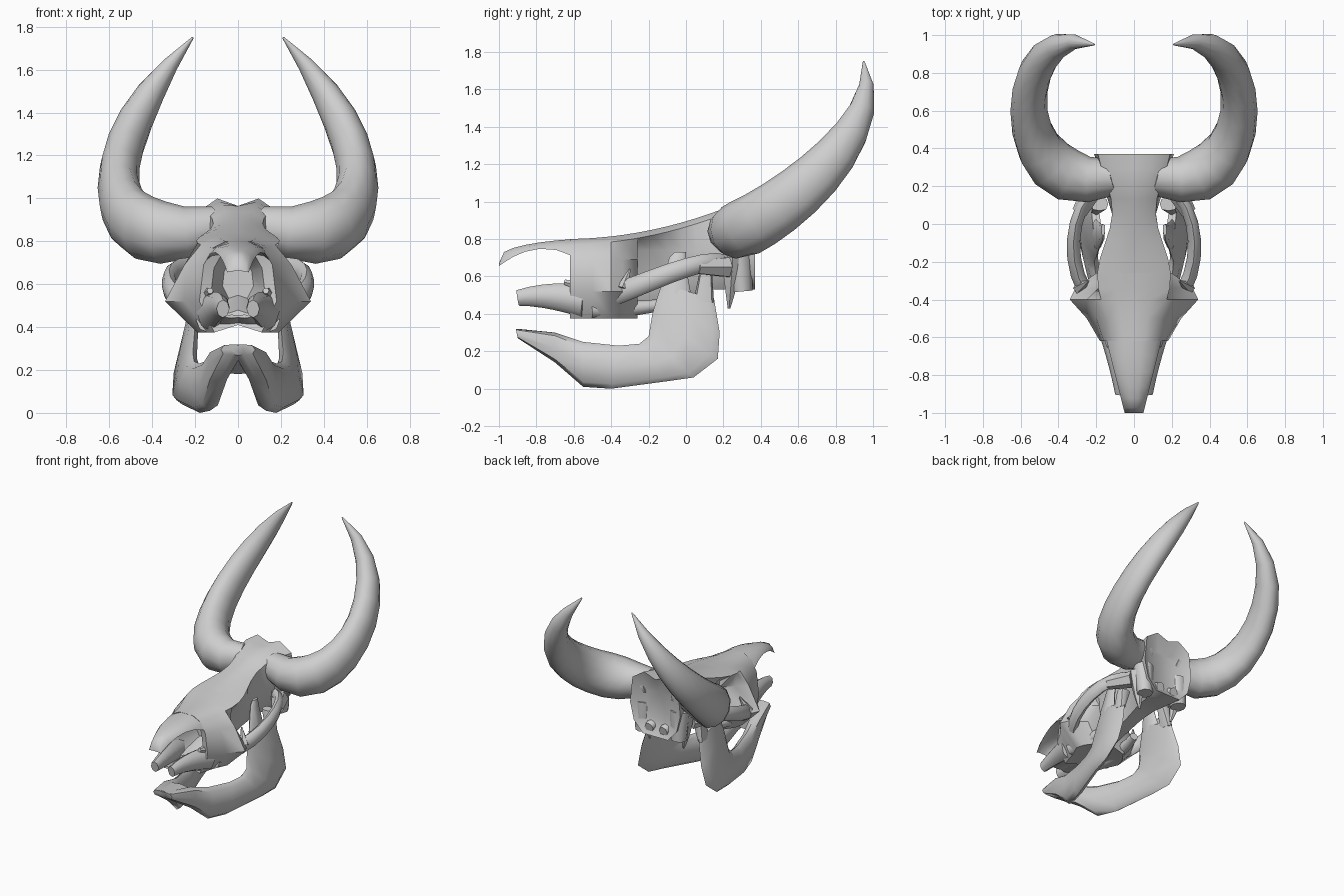
import bpy, math
from mathutils import Vector

cube = bpy.data.objects.get("Cube")
if cube:
    bpy.data.objects.remove(cube)

shade = 0.62
bone = bpy.data.materials.new("pale_grey_bone")
bone.use_nodes = True
bone.diffuse_color = (shade, shade, shade, 1)
bone.node_tree.nodes["Principled BSDF"].inputs["Base Color"].default_value = bone.diffuse_color


def loft(name, rings, mirror=True, angle=50):
    """Skin a list of equal-length rings, cap both ends and mirror across x."""
    count = len(rings[0])
    verts = [point for ring in rings for point in ring]
    faces = []
    for start in range(0, len(verts) - count, count):
        for j in range(count):
            k = (j + 1) % count
            faces.append((start + j, start + k, start + count + k, start + count + j))
    faces.append(tuple(reversed(range(count))))
    faces.append(tuple(range(len(verts) - count, len(verts))))
    mesh = bpy.data.meshes.new(name)
    mesh.from_pydata(verts, [], faces)
    mesh.materials.append(bone)
    part = bpy.data.objects.new(name, mesh)
    bpy.context.collection.objects.link(part)
    bpy.ops.object.select_all(action="DESELECT")
    part.select_set(True)
    bpy.context.view_layer.objects.active = part
    bpy.ops.object.mode_set(mode="EDIT")
    bpy.ops.mesh.select_all(action="SELECT")
    bpy.ops.mesh.normals_make_consistent(inside=False)
    bpy.ops.object.mode_set(mode="OBJECT")
    bpy.ops.object.shade_smooth_by_angle(angle=math.radians(angle))
    if mirror:
        modifier = part.modifiers.new("mirror", "MIRROR")
        modifier.use_mirror_merge = False


def squared(value, power):
    return math.copysign(abs(value) ** power, value)


def oval(centre, side, up, sides=8, power=1):
    """Ring around a centre; a power below one makes it squarer."""
    ring = []
    for k in range(sides):
        turn = math.tau * k / sides
        ring.append(centre + side * squared(math.cos(turn), power) + up * squared(math.sin(turn), power))
    return ring


def bezier(points, t):
    """Point on the Bezier curve of any number of control points."""
    points = [Vector(p) for p in points]
    while len(points) > 1:
        points = [a.lerp(b, t) for a, b in zip(points, points[1:])]
    return points[0]


def tube(name, points, size, steps=5, up=(0, 0, 1), sides=8):
    """Sweep an oval along a Bezier curve; size(t) gives half width and half height."""
    rings = []
    for i in range(steps + 1):
        t = i / steps
        ahead = bezier(points, min(t + 0.01, 1))
        behind = bezier(points, max(t - 0.01, 0))
        along = (ahead - behind).normalized()
        tall = Vector(up)
        tall = (tall - along * tall.dot(along)).normalized()
        wide, high = size(t)
        rings.append(oval(bezier(points, t), along.cross(tall) * wide, tall * high, sides))
    loft(name, rings)


def taper(start, end, height=1):
    """Size rule shrinking or growing evenly along a tube."""
    def size(t):
        radius = start + (end - start) * t
        return radius, radius * height
    return size


# Horns: out, back and up, with the tips turning inward
def horn_size(t):
    high = 0.155 * (1.03 - t ** 3) * min(1, 0.6 + 2 * t)
    return high * (1 - 0.3 * math.sin(math.pi * t) ** 2), high


tube("horns", [(.1, .25, .87), (.7, .1, .7), (.68, 1.1, 1.23), (.21, .95, 1.75)],
     horn_size, steps=12, up=(0, -1, 1.7), sides=12)


# Shared outlines of the skull, measured along its length
def roof(y):
    return min(0.965, 0.895 + 0.29 * y + 0.22 * y * y)


def roof_width(y):
    return 0.155 + 0.04 * math.cos(9 * (y + 0.28))


def mirrored_ring(y, top, half, bottom):
    right = [Vector((x, y, z)) for x, z in half]
    left = [Vector((-x, y, z)) for x, z in reversed(half)]
    return [Vector((0, y, top))] + right + [Vector((0, y, bottom))] + left


def sunk(ring, y, scale, height):
    """Copy of a ring shrunk about a height and moved to y, for hollows."""
    return [Vector((p.x * scale, y, height + (p.z - height) * scale)) for p in ring]


# Face: wedge widening to the cheeks, then pinched in behind the eye sockets
def face_ring(y, middle, cheek):
    top, edge = roof(y), roof_width(y)
    low = cheek / 2 + 0.02
    half = [(edge / 2, top), (edge, top - 0.03), (middle, 0.69), (cheek, 0.52), (low, 0.375)]
    return mirrored_ring(y, top, half, 0.41)


face = [face_ring(y, middle, cheek) for y, middle, cheek in
        [(-.62, .16, .18), (-.5, .2, .25), (-.4, .25, .34), (-.34, .17, .31), (-.26, .1, .2)]]
nose = face[0]
loft("face", [sunk(nose, -.4, .4, .64), sunk(nose, -.6, .7, .64)] + face, mirror=False)


# Braincase: overhanging brow roof, narrow walls, flared crown and hollow back
def braincase_ring(y):
    top, edge, floor = roof(y), roof_width(y), min(0.53, 0.5 + y / 4)
    wall = 0.1 + 0.3 * max(0, y)
    crown = top + 0.2 * max(0, y - 0.2)
    half = [(edge / 2, crown), (edge, top - 0.03), (wall, 0.74),
            (wall * 0.85, floor + 0.08), (wall / 2, floor)]
    return mirrored_ring(y, top, half, floor)


braincase = [braincase_ring(-0.26 + 0.63 * i / 8) for i in range(9)]
loft("braincase", braincase + [sunk(braincase[-1], .33, .6, .7)], mirror=False)


# Nasal bone: arched roof drooping to a point over the nose
def nasal_ring(t):
    width, low = 0.05 + 0.1 * t, 0.655 + 0.26 * t * (1.2 - t)
    depth = 0.67 + 0.135 * t ** 0.28 - low
    ring = []
    for k in range(10):
        turn = math.tau * k / 10
        rise = math.sin(turn) if k < 5 else -0.4 * math.sin(turn)
        ring.append(Vector((width * math.cos(turn), 0.4 * t - 1, low + depth * rise)))
    return ring


loft("nasal_bone", [nasal_ring((i / 6) ** 1.5) for i in range(7)], mirror=False)

# Front prongs of the upper jaw, with the palate between them
tube("upper_jaw_prongs", [(.07, -.9, .485), (.08, -.75, .51), (.13, -.54, .47)],
     taper(.03, .065, 1.4))
tube("palate_halves", [(.03, -.8, .45), (.06, -.55, .42)], taper(.04, .08, .2))
tube("tooth_rows", [(.14, -.5, .43), (.15, -.3, .42), (.1, -.12, .45)], taper(.055, .03))
tube("nose_side_hooks", [(.14, -.56, .55), (.13, -.65, .57)], taper(.035, .015), steps=1, sides=6)

# Cheek arches, eye socket spurs and rear arch joints
tube("cheek_arches", [(.21, -.42, .49), (.37, -.26, .54), (.36, .1, .72), (.16, .22, .67)],
     taper(.04, .03, 1.5), steps=8)
tube("socket_spurs", [(.29, -.34, .53), (.24, -.3, .64)], taper(.035, .005),
     steps=1, up=(0, 1, 0), sides=6)
tube("arch_joints", [(.29, .06, .65), (.2, .22, .65)], taper(.04, .06), steps=2, sides=6)

# Base of the skull: downward spikes, ear wings and neck joints
tube("base_spikes", [(.17, .25, .7), (.17, .24, .55), (.14, .23, .43)], taper(.07, .008),
     up=(0, 1, 0), sides=6)
tube("ear_wings", [(.15, .28, .74), (.15, .3, .52)], taper(.075, .055), steps=2, up=(0, 1, 0))
tube("neck_joints", [(.06, .26, .6), (.06, .36, .58)], taper(.05, .035), steps=2)


# Lower jaw: slices from upper to lower edge, splayed outward toward the rear corner
def jaw_point(y, z):
    splay = 0.35 * (0.4 - z) * max(0, y + 0.5)
    return Vector((0.22 + 0.08 * y - 0.15 * y * y + splay, y, z))


def jaw_part(name, slices, front, back):
    rings = []
    for i, (upper, lower) in enumerate(slices):
        a, b = jaw_point(*upper), jaw_point(*lower)
        thick = front + (back - front) * i / (len(slices) - 1)
        rings.append(oval((a + b) / 2, Vector((thick, 0, 0)), (a - b) / 2, power=0.7))
    loft(name, rings)


jaw_part("lower_jaw", [
    ((-.91, .32), (-.9, .27)), ((-.7, .3), (-.7, .14)), ((-.55, .25), (-.55, .01)),
    ((-.36, .23), (-.4, 0)), ((-.25, .24), (-.1, .04)), ((-.2, .28), (.04, .06)),
    ((-.18, .4), (.17, .16)), ((-.15, .5), (.18, .3)), ((-.13, .56), (.15, .48))], .055, .022)
jaw_part("jaw_blades", [
    ((-.14, .52), (.03, .49)), ((-.09, .7), (0, .65)), ((-.06, .73), (0, .73))], .022, .01)
jaw_part("jaw_hinges", [((.04, .47), (.15, .46)), ((.07, .61), (.14, .61))], .022, .045)

# Chin bridging the two jaw halves
loft("chin", [oval(Vector((0, y, z)), Vector((wide, 0, 0)), Vector((0, 0, tall)), power=0.6)
              for y, z, wide, tall in [(-.9, .295, .08, .025), (-.7, .24, .1, .06)]], mirror=False)
